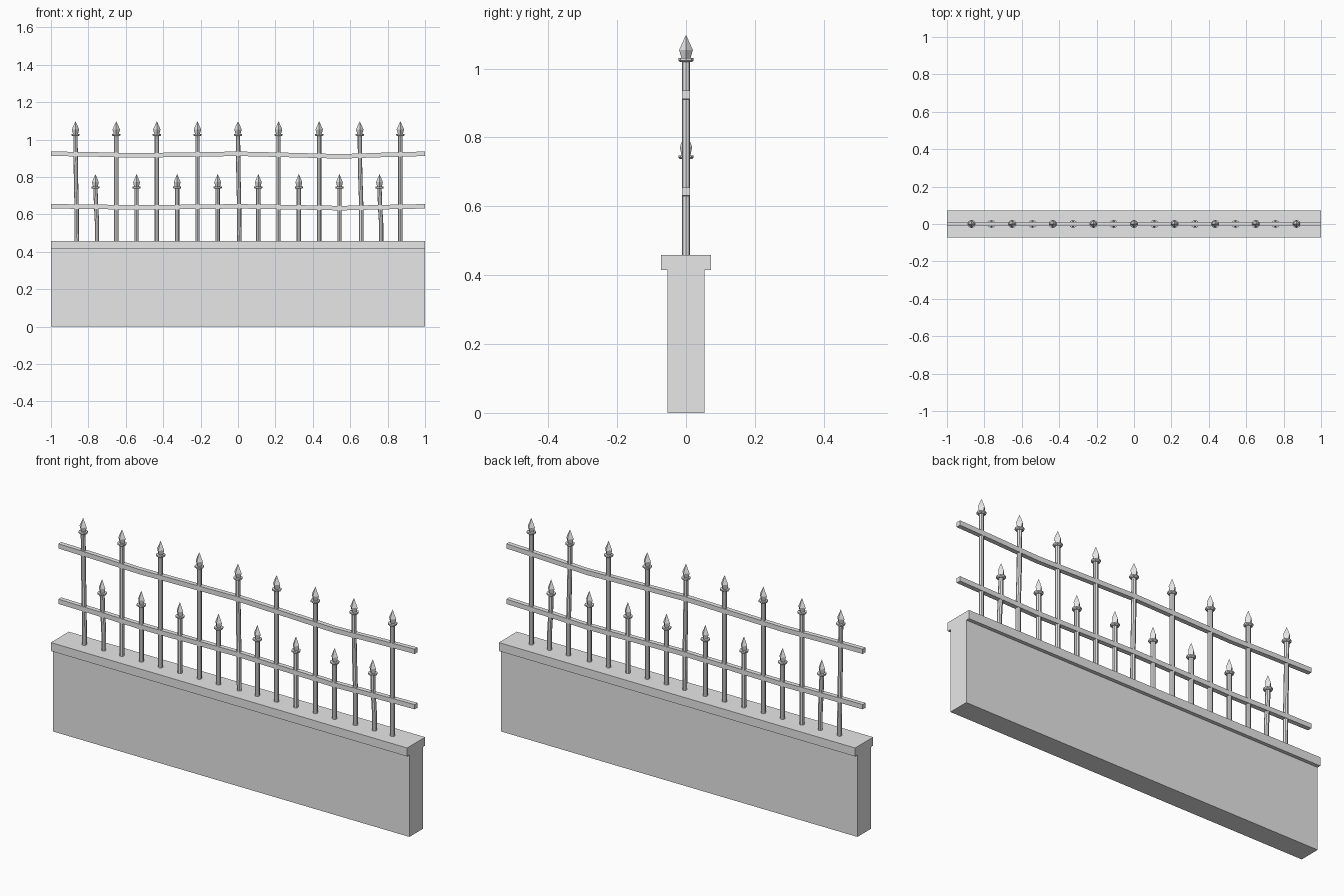
import bpy, bmesh
from math import cos, sin, pi

if "Cube" in bpy.data.objects:
    bpy.data.objects.remove(bpy.data.objects["Cube"])

grey = bpy.data.materials.new("plain_grey")
grey.use_nodes = True
grey.diffuse_color = (0.8, 0.8, 0.8, 1)
grey.node_tree.nodes["Principled BSDF"].inputs["Base Color"].default_value = (0.8, 0.8, 0.8, 1)


def skin(name, rings):
    """Join equal rings of points into a closed solid."""
    bm = bmesh.new()
    loops = [[bm.verts.new(p) for p in ring] for ring in rings]
    for a, b in zip(loops, loops[1:]):
        for i in range(len(a)):
            j = (i + 1) % len(a)
            bm.faces.new((a[i], a[j], b[j], b[i]))
    bm.faces.new(loops[0])
    bm.faces.new(loops[-1])
    bmesh.ops.recalc_face_normals(bm, faces=bm.faces)
    mesh = bpy.data.meshes.new(name)
    bm.to_mesh(mesh)
    bm.free()
    mesh.materials.append(grey)
    ob = bpy.data.objects.new(name, mesh)
    bpy.context.collection.objects.link(ob)
    return ob


def ring(x, z, r, sides):
    return [(x + r * cos(2 * pi * i / sides), r * sin(2 * pi * i / sides), z)
            for i in range(sides)]


def bar(name, path, depth, height):
    """Rectangular beam running along x through (x, z) points."""
    return skin(name, [[(x, sy * depth / 2, z + sz * height / 2)
                        for sy, sz in ((-1, -1), (1, -1), (1, 1), (-1, 1))]
                       for x, z in path])


def spear(name, x, collar_z, head_r, bends):
    # Slightly bent post, given as sideways offsets from foot to collar
    base = 0.45
    n = len(bends) - 1
    skin(name + "_post", [ring(x + dx, base + (collar_z - base) * i / n, 0.0115, 8)
                          for i, dx in enumerate(bends)])
    # Flared collar
    top = x + bends[-1]
    skin(name + "_collar", [ring(top, collar_z - 0.003, 0.017, 8),
                            ring(top, collar_z + 0.001, 0.022, 8),
                            ring(top, collar_z + 0.008, 0.022, 8)])
    # Four-sided pointed head
    skin(name + "_head", [ring(top, collar_z + dz, r, 4) for dz, r in
                          ((0.004, 0.012), (0.032, head_r), (0.075, 0.0005))])


# Wall and coping
bar("wall", [(-1, 0.2075), (1, 0.2075)], 0.108, 0.415)
bar("wall_cap", [(-1, 0.4365), (1, 0.4365)], 0.144, 0.043)

# Sagging rails
sag = ((-1, 0), (-0.78, -0.003), (-0.55, -0.009), (-0.3, -0.005), (0, 0),
       (0.25, -0.006), (0.55, -0.014), (0.78, -0.006), (1, 0))
bar("upper_rail", [(x, 0.924 + d) for x, d in sag], 0.023, 0.024)
bar("lower_rail", [(x, 0.643 + d * 0.7) for x, d in sag], 0.023, 0.024)

# Tall and short spears
straight = (0, 0)
tall_bends = {0: (0.006, 0.005, 0.001, -0.001), 4: (0.007, 0.006, 0.002, 0),
              7: (0.008, 0.008, 0.002, 0)}
short_bends = {0: (0.006, 0.006, 0.001, -0.003), 7: (0.006, 0.006, 0, -0.003)}
for i in range(9):
    spear(f"tall_spear_{i + 1}", (i - 4) * 0.217, 1.022, 0.02, tall_bends.get(i, straight))
for i in range(8):
    spear(f"short_spear_{i + 1}", (i - 3.5) * 0.217, 0.74, 0.018, short_bends.get(i, straight))
